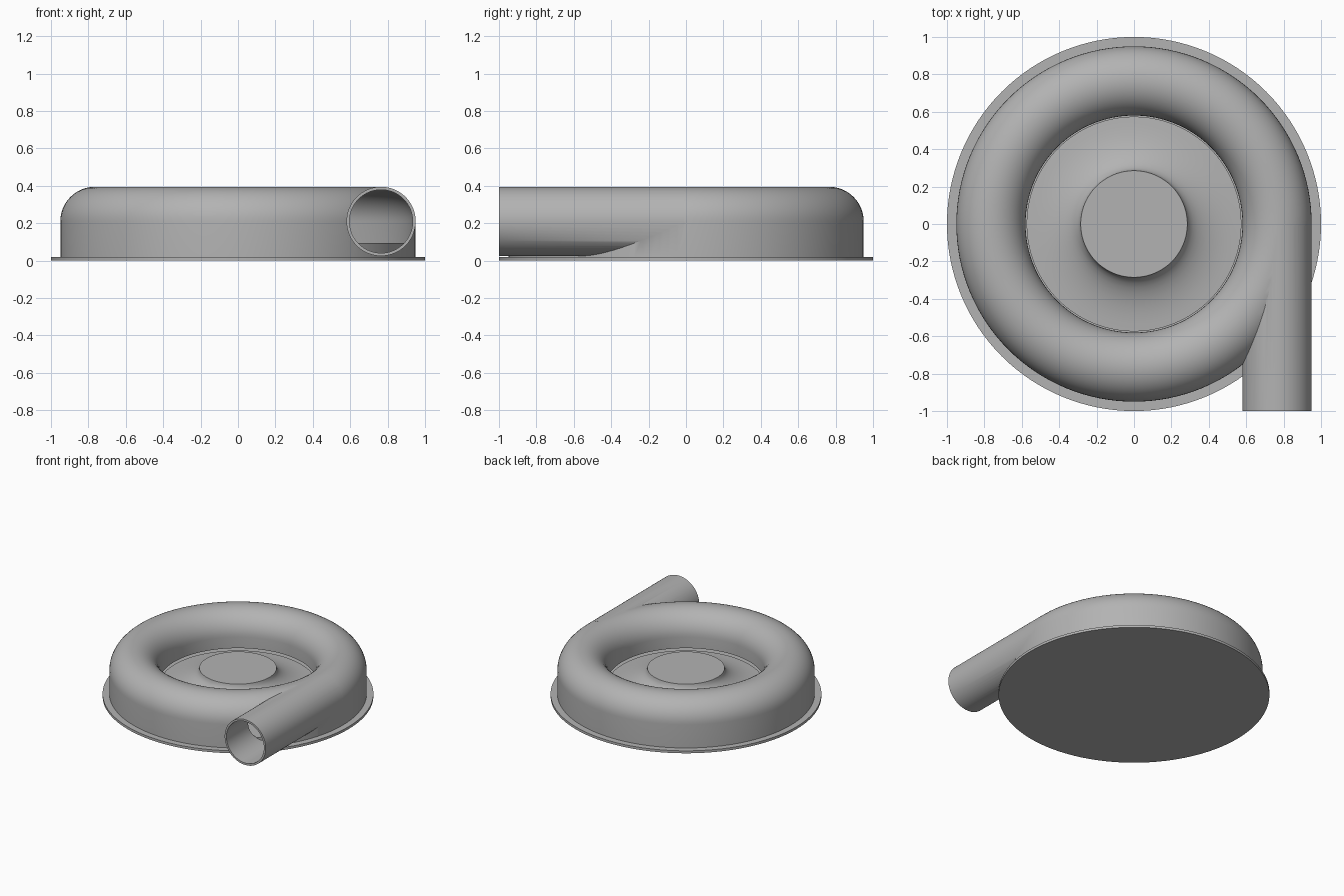
import bpy, bmesh
from math import pi, sin, cos, radians
from mathutils import Matrix, Vector

cube = bpy.data.objects.get("Cube")
if cube:
    bpy.data.objects.remove(cube, do_unlink=True)

metal = bpy.data.materials.new("cast grey")
metal.use_nodes = True
GREY = (0.45, 0.45, 0.45, 1)
metal.diffuse_color = GREY
metal.node_tree.nodes["Principled BSDF"].inputs["Base Color"].default_value = GREY

RING, TUBE, MID, WALL = 0.765, 0.185, 0.21, 0.015
SEGMENTS = 128


def add_object(name, bm):
    bmesh.ops.recalc_face_normals(bm, faces=bm.faces)
    mesh = bpy.data.meshes.new(name)
    bm.to_mesh(mesh)
    bm.free()
    mesh.materials.append(metal)
    obj = bpy.data.objects.new(name, mesh)
    bpy.context.collection.objects.link(obj)
    return obj


def lathe(name, profile, closed):
    """Revolve (radius, height) points about z."""
    bm = bmesh.new()
    verts = [bm.verts.new((r, 0, z)) for r, z in profile]
    edges = [bm.edges.new(pair) for pair in zip(verts, verts[1:])]
    if closed:
        edges.append(bm.edges.new((verts[-1], verts[0])))
    bmesh.ops.spin(bm, geom=verts + edges, cent=(0, 0, 0), axis=(0, 0, 1),
                   angle=2 * pi, steps=SEGMENTS)
    bmesh.ops.remove_doubles(bm, verts=bm.verts, dist=1e-5)
    return add_object(name, bm)


def pipe(name, radius, front, back):
    bm = bmesh.new()
    place = Matrix.Translation((RING, (front + back) / 2, MID)) @ Matrix.Rotation(pi / 2, 4, "X")
    bmesh.ops.create_cone(bm, cap_ends=True, segments=64, radius1=radius,
                          radius2=radius, depth=back - front, matrix=place)
    return add_object(name, bm)


def arch(radius):
    """Half circle from the outer to the inner side of the ring."""
    return [(RING + radius * cos(pi * i / 24), MID + radius * sin(pi * i / 24))
            for i in range(25)]


def combine(target, tool, operation):
    mod = target.modifiers.new(operation.lower(), "BOOLEAN")
    mod.operation, mod.solver, mod.object = operation, "EXACT", tool
    bpy.context.view_layer.objects.active = target
    bpy.ops.object.modifier_apply(modifier=mod.name)
    bpy.data.objects.remove(tool, do_unlink=True)


# Base plate with its thin rim
flange = lathe("base_flange", [(0, 0), (1, 0), (1, 0.02), (0, 0.02)], False)

# Inner floor of the casing
floor = lathe("inner_floor", [(0, 0.015), (0.938, 0.015), (0.938, 0.095), (0, 0.095)], False)

# Central hub flaring out into a disc
hub = lathe("hub_disc", [(0, 0.09), (0.574, 0.09), (0.574, 0.104)]
            + [(0.575 - 0.29 * sin(a), 0.23 - 0.125 * cos(a))
               for a in (radians(9 * i) for i in range(1, 11))]
            + [(0, 0.23)], False)

# Ring casing, merged with the outlet pipe and hollowed out
casing = lathe("ring_casing", [(RING + TUBE, 0.018)] + arch(TUBE)
               + [(RING - TUBE, 0.12), (RING - TUBE + WALL + 0.01, 0.12)], True)
combine(casing, pipe("outlet_pipe", TUBE, -1, -0.01), "UNION")
combine(casing, lathe("cavity_cutter", [(RING + TUBE - WALL, -0.1)] + arch(TUBE - WALL)
                      + [(RING - TUBE + WALL, -0.1)], True), "DIFFERENCE")
combine(casing, pipe("bore_cutter", TUBE - WALL - 0.001, -1.1, -0.02), "DIFFERENCE")

# Smooth shading with crisp rims
for obj in (flange, floor, hub, casing):
    bpy.ops.object.select_all(action="DESELECT")
    obj.select_set(True)
    bpy.context.view_layer.objects.active = obj
    bpy.ops.object.shade_smooth_by_angle(angle=radians(35))
